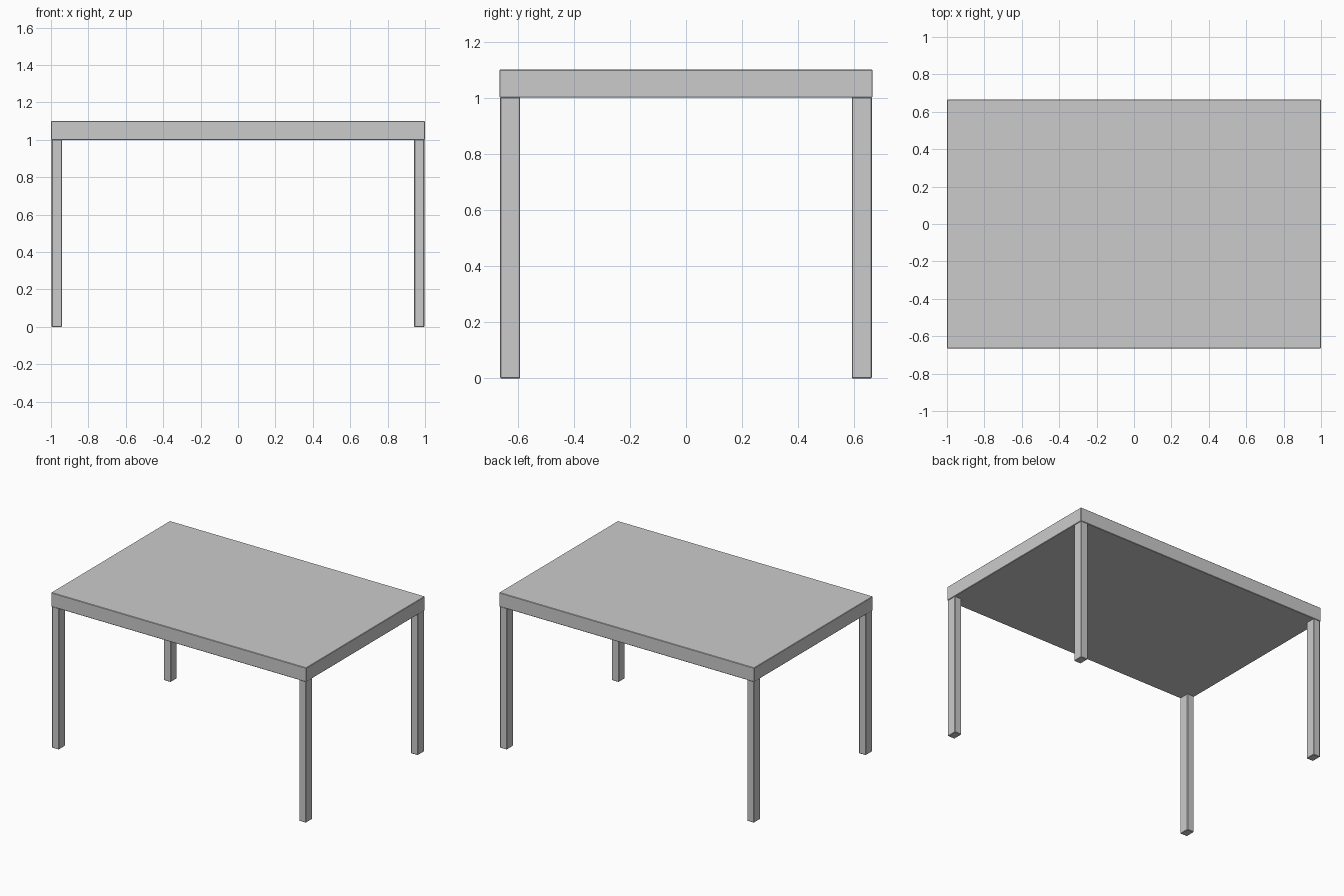
import bpy

if "Cube" in bpy.data.objects:
    bpy.data.objects.remove(bpy.data.objects["Cube"])


def box(name, lo, hi, bevel):
    # Axis-aligned block with finely chamfered edges
    bpy.ops.mesh.primitive_cube_add(size=1, location=[(a + b) / 2 for a, b in zip(lo, hi)])
    ob = bpy.context.object
    ob.name = name
    ob.scale = [b - a for a, b in zip(lo, hi)]
    bpy.ops.object.transform_apply(location=False, rotation=False, scale=True)
    mod = ob.modifiers.new("chamfer", "BEVEL")
    mod.width = bevel
    mod.segments = 1
    return ob


# Thick table top
box("table_top", (-1, -0.665, 1.0), (1, 0.665, 1.1), 0.003)

# Four slim rectangular legs, one under each corner
for side, sx in (("left", -1), ("right", 1)):
    for end, sy in (("front", -1), ("back", 1)):
        xs = sorted((sx * 0.942, sx * 0.996))
        ys = sorted((sy * 0.591, sy * 0.662))
        box(f"{end}_{side}_leg", (xs[0], ys[0], 0), (xs[1], ys[1], 1.002), 0.003)
